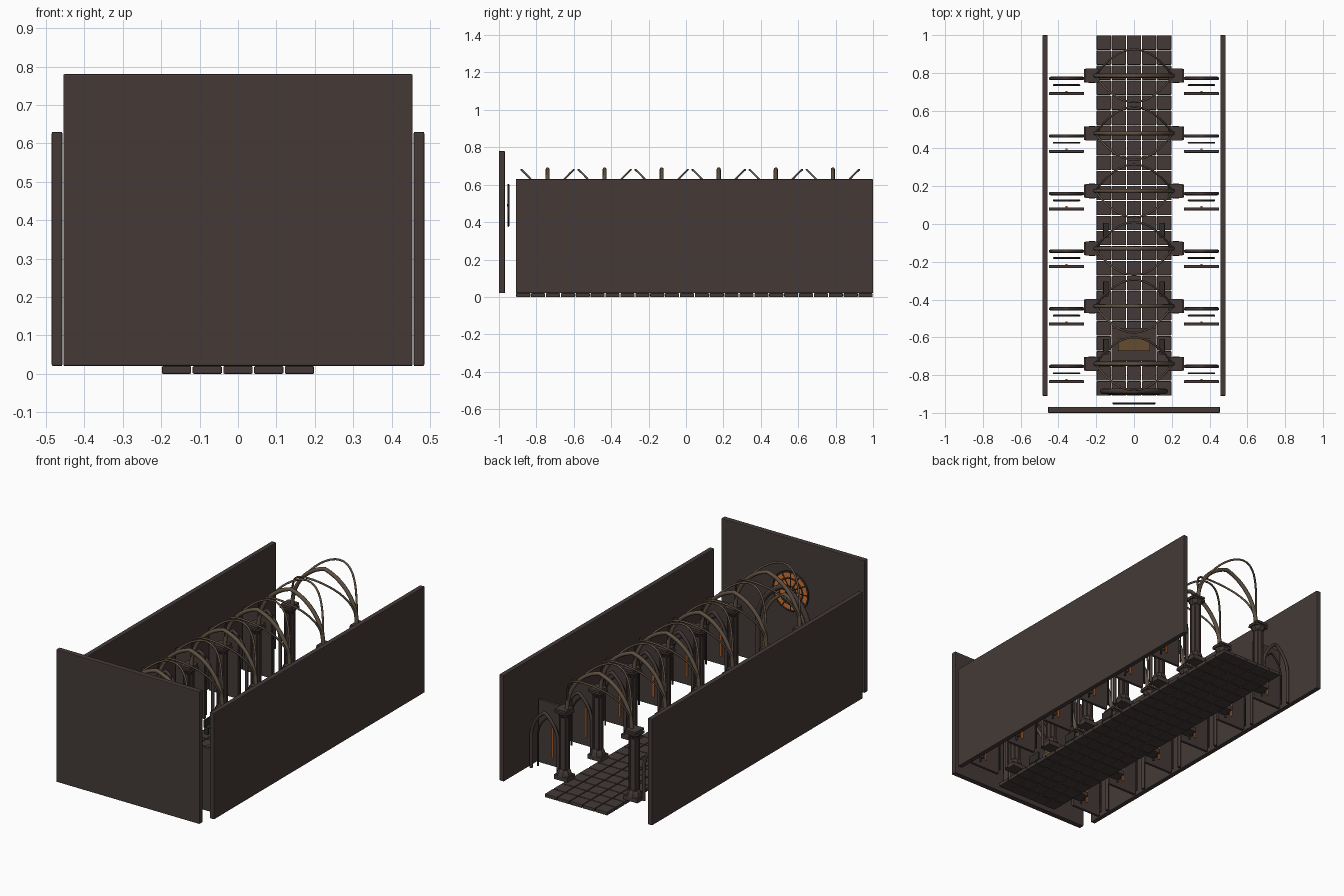
import bpy, bmesh, math
from mathutils import Matrix, Vector

if "Cube" in bpy.data.objects:
    bpy.data.objects.remove(bpy.data.objects["Cube"])

def mat(name, c):
    m = bpy.data.materials.new(name)
    m.diffuse_color = (*c, 1)
    m.use_nodes = True
    m.node_tree.nodes["Principled BSDF"].inputs["Base Color"].default_value = m.diffuse_color
    return m

STONE = mat("dark_stone", (.058, .042, .038))
DARK = mat("black_stone", (.03, .024, .022))
RIB = mat("rib_stone", (.115, .082, .055))
BRONZE = mat("bronze", (.13, .072, .03))
GLOW = mat("amber_glass", (.65, .17, .03))

def finish(name, bm, m, bevel=0, smooth=False):
    me = bpy.data.meshes.new(name)
    bm.to_mesh(me)
    bm.free()
    ob = bpy.data.objects.new(name, me)
    bpy.context.collection.objects.link(ob)
    me.materials.append(m)
    if smooth:
        for p in me.polygons:
            p.use_smooth = len(p.vertices) == 4
    if bevel:
        b = ob.modifiers.new("bevel", 'BEVEL')
        b.width = bevel
        b.segments = 2
    return ob

def add_box(bm, x0, x1, y0, y1, z0, z1):
    mx = Matrix.Translation(((x0 + x1) / 2, (y0 + y1) / 2, (z0 + z1) / 2))
    mx = mx @ Matrix.Diagonal((x1 - x0, y1 - y0, z1 - z0, 1))
    bmesh.ops.create_cube(bm, size=1, matrix=mx)

def box(name, dims, m, bevel=.003):
    bm = bmesh.new()
    add_box(bm, *dims)
    return finish(name, bm, m, bevel)

def add_cone(bm, x, y, z0, z1, r0, r1, n):
    mx = Matrix.Translation((x, y, (z0 + z1) / 2)) @ Matrix.Rotation(math.pi / n, 4, 'Z')
    bmesh.ops.create_cone(bm, cap_ends=True, segments=n, radius1=r0, radius2=r1,
                          depth=z1 - z0, matrix=mx)

def tube(name, paths, r, m, cyclic=False):
    cu = bpy.data.curves.new(name, 'CURVE')
    cu.dimensions = '3D'
    cu.bevel_depth = r
    cu.bevel_resolution = 2
    cu.use_fill_caps = True
    for pts in paths:
        s = cu.splines.new('POLY')
        s.points.add(len(pts) - 1)
        for p, q in zip(s.points, pts):
            p.co = (*q, 1)
        s.use_cyclic_u = cyclic
    cu.materials.append(m)
    ob = bpy.data.objects.new(name, cu)
    bpy.context.collection.objects.link(ob)
    return ob

def pointed(cx, y, half, spring, rise, foot=None, n=12):
    """Pointed arch path, optionally with straight legs down to foot."""
    R = (half ** 2 + rise ** 2) / (2 * half)
    end = math.asin(rise / R)
    if rise > R or R < half:
        end = math.pi - end
    left = [(cx - half + R - R * math.cos(end * i / n), y, spring + R * math.sin(end * i / n))
            for i in range(n + 1)]
    if foot is not None:
        left.insert(0, (cx - half, y, foot))
    return left + [(2 * cx - p[0], y, p[2]) for p in reversed(left[:-1])]

# floor tiles
bm = bmesh.new()
rows, y0, py = 24, -.91, 1.91 / 24
for i in range(5):
    for j in range(rows):
        x = -.2 + .08 * i
        y = y0 + py * j
        add_box(bm, x + .002, x + .078, y + .002, y + py - .002, 0, .02)
finish("floor_tiles", bm, STONE, .003)

# enclosing walls
box("end_wall", (-.455, .455, -1, -.968, .02, .78), STONE, .004)
for s in (-1, 1):
    xs = sorted((s * .457, s * .485))
    box("side_wall", (*xs, -.91, 1, .02, .63), STONE, .004)

bays = [-.74 + .305 * i for i in range(6)]
for y in bays:
    for s in (-1, 1):
        # clustered column
        x = s * .222
        bm = bmesh.new()
        add_box(bm, x - .043, x + .043, y - .035, y + .035, .02, .045)
        add_cone(bm, x, y, .045, .065, .042, .036, 8)
        add_cone(bm, x, y, .065, .08, .036, .026, 8)
        add_cone(bm, x, y, .08, .38, .022, .022, 16)
        for k in range(4):
            a = math.pi / 4 + k * math.pi / 2
            add_cone(bm, x + .023 * math.cos(a), y + .023 * math.sin(a), .075, .385, .007, .007, 8)
        add_cone(bm, x, y, .375, .4, .026, .04, 8)
        add_box(bm, x - .043, x + .043, y - .03, y + .03, .4, .412)
        add_box(bm, x - .034, x + .034, y - .037, y + .037, .412, .425)
        finish("column", bm, STONE, 0)

        # aisle recess: back panel, nested pointed frames, glowing slit
        c = s * .357
        box("recess_panel", (c - .093, c + .093, y - .103, y - .087, .02, .38), STONE)
        tube("outer_lancet", [pointed(c, y - .014, .085, .2, .155, .02)], .009, STONE)
        tube("inner_lancet", [pointed(c, y - .05, .068, .19, .125, .02)], .005, DARK)
        box("light_slit", (c - .005, c + .005, y - .088, y - .081, .07, .24), GLOW, 0)

    # transverse arch and the two bowed vault ribs
    tube("transverse_arch", [pointed(0, y, .205, .42, .262)], .011, RIB)
    ribs = []
    for d in (-1, 1):
        ribs.append([(.205 * math.cos(t), y + d * .14 * math.sin(t) ** 2, .425 + .255 * math.sin(t))
                     for t in (math.pi * k / 24 for k in range(25))])
    tube("vault_ribs", ribs, .0055, RIB)

# arch framing the sanctuary
tube("sanctuary_arch", [pointed(0, -.885, .165, .3, .245, .02)], .015, STONE)
tube("sanctuary_inner_arch", [pointed(0, -.895, .135, .29, .205, .02)], .009, RIB)

# rose window: glass petals, rings and spokes
RZ, RY = .49, -.95
def ring(r, n=32):
    return [(r * math.cos(2 * math.pi * k / n), RY, RZ + r * math.sin(2 * math.pi * k / n))
            for k in range(n)]

bm = bmesh.new()
bmesh.ops.create_cone(bm, cap_ends=True, segments=32, radius1=.108, radius2=.108, depth=.004,
                      matrix=Matrix.Translation((0, RY, RZ)) @ Matrix.Rotation(math.pi / 2, 4, 'X'))
finish("rose_glass", bm, GLOW)
tube("rose_rings", [ring(.11), ring(.075), ring(.03)], .005, DARK, True)
spokes = []
for k in range(12):
    a = math.pi * k / 6
    spokes.append([(r * math.cos(a), RY, RZ + r * math.sin(a)) for r in (.015, .11)])
tube("rose_spokes", spokes, .004, DARK)
bm = bmesh.new()
bmesh.ops.create_uvsphere(bm, u_segments=12, v_segments=8, radius=.016,
                          matrix=Matrix.Translation((0, RY, RZ)) @ Matrix.Diagonal((1, .4, 1, 1)))
finish("rose_boss", bm, DARK, 0, True)

# altar on its dais
box("dais", (-.12, .12, -.725, -.55, .02, .045), STONE)
box("altar_block", (-.07, .07, -.66, -.615, .045, .12), STONE)
box("altar_slab", (-.085, .085, -.672, -.605, .12, .138), BRONZE)

# small benches flanking the aisle
for y in (-.035, -.345, -.65):
    for s in (-1, 1):
        bm = bmesh.new()
        x = s * .15
        add_box(bm, x - .014, x + .014, y - .04, y + .04, .05, .06)
        for e in (-.034, .034):
            add_box(bm, x - .012, x + .012, y + e - .005, y + e + .005, .02, .05)
        xs = sorted((s * .158, s * .165))
        add_box(bm, *xs, y - .04, y + .04, .055, .1)
        finish("bench", bm, DARK)
